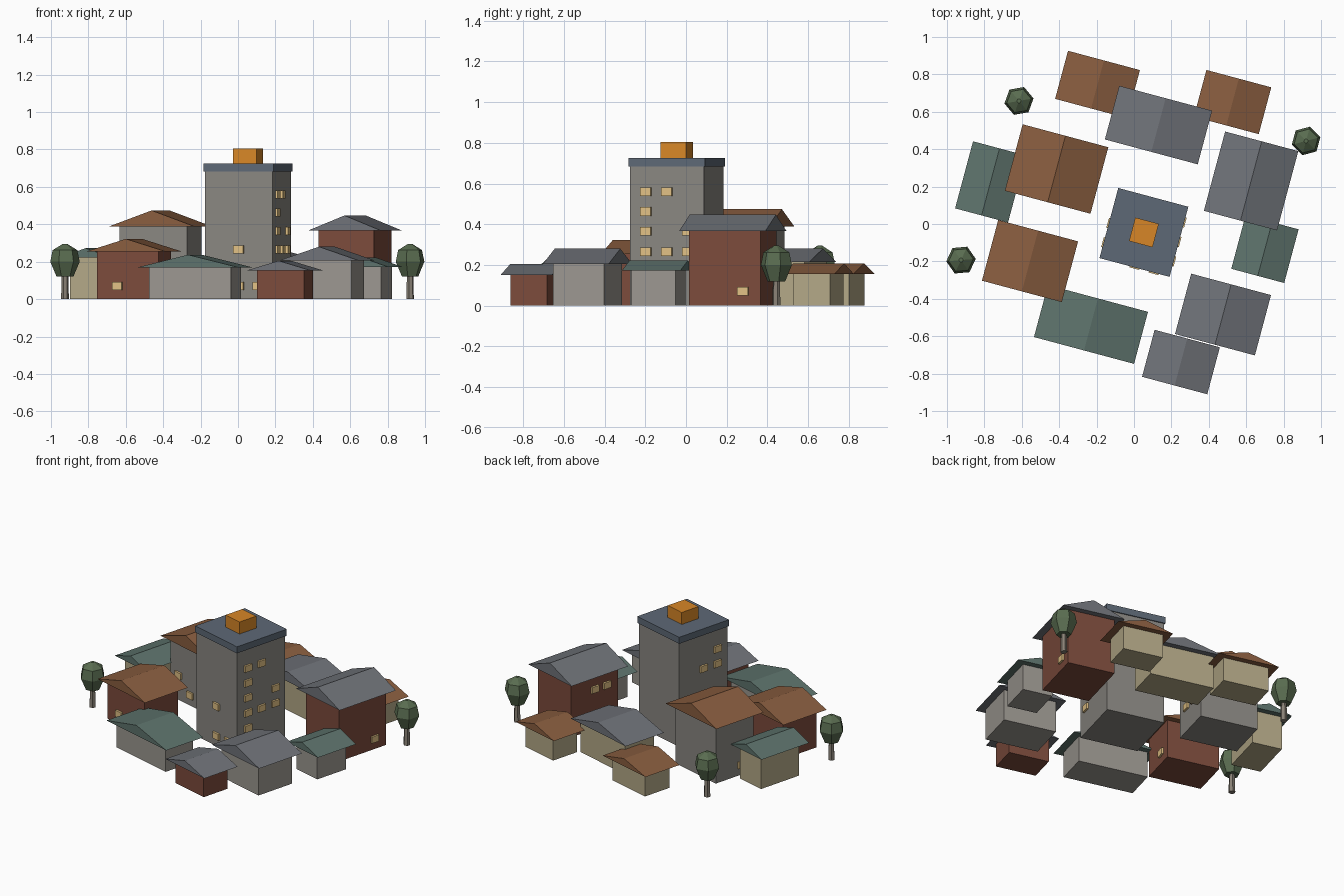
import bpy, bmesh, math
from mathutils import Matrix, Vector

if "Cube" in bpy.data.objects:
    bpy.data.objects.remove(bpy.data.objects["Cube"])

ROT = Matrix.Rotation(math.radians(-15), 4, 'Z')   # whole street grid is turned
PALETTE = {
    'brown': (0.25, 0.11, 0.05), 'slate': (0.16, 0.17, 0.19), 'green': (0.11, 0.17, 0.15),
    'brick': (0.20, 0.07, 0.045), 'tan': (0.45, 0.39, 0.24), 'stone': (0.33, 0.31, 0.28),
    'concrete': (0.25, 0.24, 0.22), 'cap': (0.11, 0.14, 0.18), 'orange': (0.68, 0.24, 0.02),
    'lit': (0.75, 0.53, 0.23), 'leaf': (0.10, 0.15, 0.08), 'bark': (0.25, 0.22, 0.18),
}
MATS = {}
for key, rgb in PALETTE.items():
    MATS[key] = bpy.data.materials.new(key)
    MATS[key].diffuse_color = (*rgb, 1)


def finish(bm, name, mat, matrix):
    bmesh.ops.recalc_face_normals(bm, faces=bm.faces)
    mesh = bpy.data.meshes.new(name)
    bm.to_mesh(mesh)
    bm.free()
    mesh.materials.append(MATS[mat])
    obj = bpy.data.objects.new(name, mesh)
    obj.matrix_world = matrix
    bpy.context.collection.objects.link(obj)


def place(x, y):
    return Matrix.Translation((x, y, 0)) @ ROT


def box(name, mat, matrix, size, centre):
    bm = bmesh.new()
    bmesh.ops.create_cube(bm, size=1)
    bmesh.ops.scale(bm, vec=size, verts=bm.verts)
    bmesh.ops.translate(bm, vec=centre, verts=bm.verts)
    finish(bm, name, mat, matrix)


def gable(name, mat, matrix, w, d, z0, z1):
    # triangular profile extruded along the ridge
    bm = bmesh.new()
    tri = bm.faces.new([bm.verts.new(p) for p in
                        ((-w/2, -d/2, z0), (w/2, -d/2, z0), (0, -d/2, z1))])
    ext = bmesh.ops.extrude_face_region(bm, geom=[tri])['geom']
    bmesh.ops.translate(bm, vec=(0, d, 0), verts=[v for v in ext if isinstance(v, bmesh.types.BMVert)])
    finish(bm, name, mat, matrix)


def windows(name, matrix, w, d, side, spots):
    # lit panes on one wall; spots are (offset along wall, height)
    for i, (s, z) in enumerate(spots):
        if side in ('front', 'back'):
            size, c = (0.055, 0.014, 0.042), (s, (d/2 + 0.006) * (-1 if side == 'front' else 1), z)
        else:
            size, c = (0.014, 0.055, 0.042), ((w/2 + 0.006) * (-1 if side == 'left' else 1), s, z)
        box(f"{name}_{side}_window_{i}", 'lit', matrix, size, c)


# houses: name, x, y, roof width, roof depth, eave, ridge, wall, roof, windows
HOUSES = [
    ('back_left_house', -0.195, 0.746, 0.398, 0.266, 0.157, 0.208, 'tan', 'brown', {}),
    ('back_right_house', 0.527, 0.652, 0.359, 0.259, 0.157, 0.208, 'tan', 'brown', {}),
    ('back_hall', 0.131, 0.529, 0.514, 0.297, 0.215, 0.28, 'tan', 'slate', {}),
    ('right_tall_house', 0.626, 0.23, 0.405, 0.439, 0.366, 0.447, 'brick', 'slate',
     {'right': [(0.093, 0.07)], 'left': [(0, 0.265), (-0.093, 0.265)]}),
    ('right_small_house', 0.70, -0.134, 0.293, 0.297, 0.172, 0.222, 'stone', 'green', {}),
    ('front_right_house', 0.476, -0.484, 0.442, 0.334, 0.206, 0.28, 'stone', 'slate', {}),
    ('front_small_house', 0.251, -0.738, 0.361, 0.26, 0.152, 0.205, 'brick', 'slate', {}),
    ('front_hall', -0.23, -0.537, 0.554, 0.288, 0.17, 0.237, 'stone', 'green', {}),
    ('left_house', -0.556, -0.198, 0.442, 0.336, 0.254, 0.322, 'brick', 'brown',
     {'front': [(-0.057, 0.07)], 'right': [(0.05, 0.07)]}),
    ('left_tall_house', -0.414, 0.294, 0.474, 0.368, 0.388, 0.474, 'concrete', 'brown',
     {'front': [(-0.107, 0.165), (0, 0.07)], 'right': [(-0.05, 0.165), (0.05, 0.165)],
      'left': [(-0.05, 0.07)]}),
    ('left_small_house', -0.767, 0.225, 0.293, 0.371, 0.222, 0.272, 'tan', 'green', {}),
]
for name, x, y, rw, rd, eave, ridge, wall, roof, wins in HOUSES:
    m = place(x, y)
    w, d = rw - 0.1, rd - 0.074
    box(name + "_walls", wall, m, (w, d, eave), (0, 0, eave / 2))
    gable(name + "_roof", roof, m, rw, rd, eave, ridge)
    for side, spots in wins.items():
        windows(name, m, w, d, side, spots)

# central tower with flat cap and rooftop box
T = place(0.053, -0.045)
box("tower_walls", 'concrete', T, (0.375, 0.375, 0.685), (0, 0, 0.3425))
box("tower_cap", 'cap', T, (0.388, 0.388, 0.043), (0, 0, 0.7045))
box("tower_roof_box", 'orange', T, (0.13, 0.13, 0.08), (0, 0, 0.765))
C = 0.107
windows("tower", T, 0.375, 0.375, 'right',
        [(-C, 0.56), (0, 0.56), (-C, 0.463), (-C, 0.365), (C, 0.365),
         (-C, 0.265), (0, 0.265), (C, 0.265), (-C, 0.165)])
windows("tower", T, 0.375, 0.375, 'front', [(0, 0.265), (0, 0.07), (C, 0.07)])
windows("tower", T, 0.375, 0.375, 'left', [(-C, 0.56), (-C, 0.463), (0, 0.463)])


def lathe(name, mat, matrix, rings, sides=6):
    # stacked polygon rings, capped at both ends
    bm = bmesh.new()
    loops = [[bm.verts.new((r * math.cos(2 * math.pi * k / sides),
                            r * math.sin(2 * math.pi * k / sides), z)) for k in range(sides)]
             for r, z in rings]
    for a, b in zip(loops, loops[1:]):
        for k in range(sides):
            j = (k + 1) % sides
            bm.faces.new((a[k], a[j], b[j], b[k]))
    bm.faces.new(loops[0])
    bm.faces.new(loops[-1])
    finish(bm, name, mat, matrix)


# trees
for i, (x, y, turn) in enumerate([(-0.615, 0.658, 10), (0.92, 0.444, 15), (-0.925, -0.193, 5)]):
    m = Matrix.Translation((x, y, 0)) @ Matrix.Rotation(math.radians(turn), 4, 'Z')
    lathe(f"tree_trunk_{i}", 'bark', m, [(0.021, 0), (0.017, 0.14)])
    lathe(f"tree_crown_{i}", 'leaf', m,
          [(0.045, 0.12), (0.079, 0.2), (0.066, 0.262), (0.012, 0.295)])

for m in bpy.data.materials:
    if m.users and not m.is_grease_pencil:
        m.use_nodes = True
        m.node_tree.nodes["Principled BSDF"].inputs["Base Color"].default_value = m.diffuse_color
